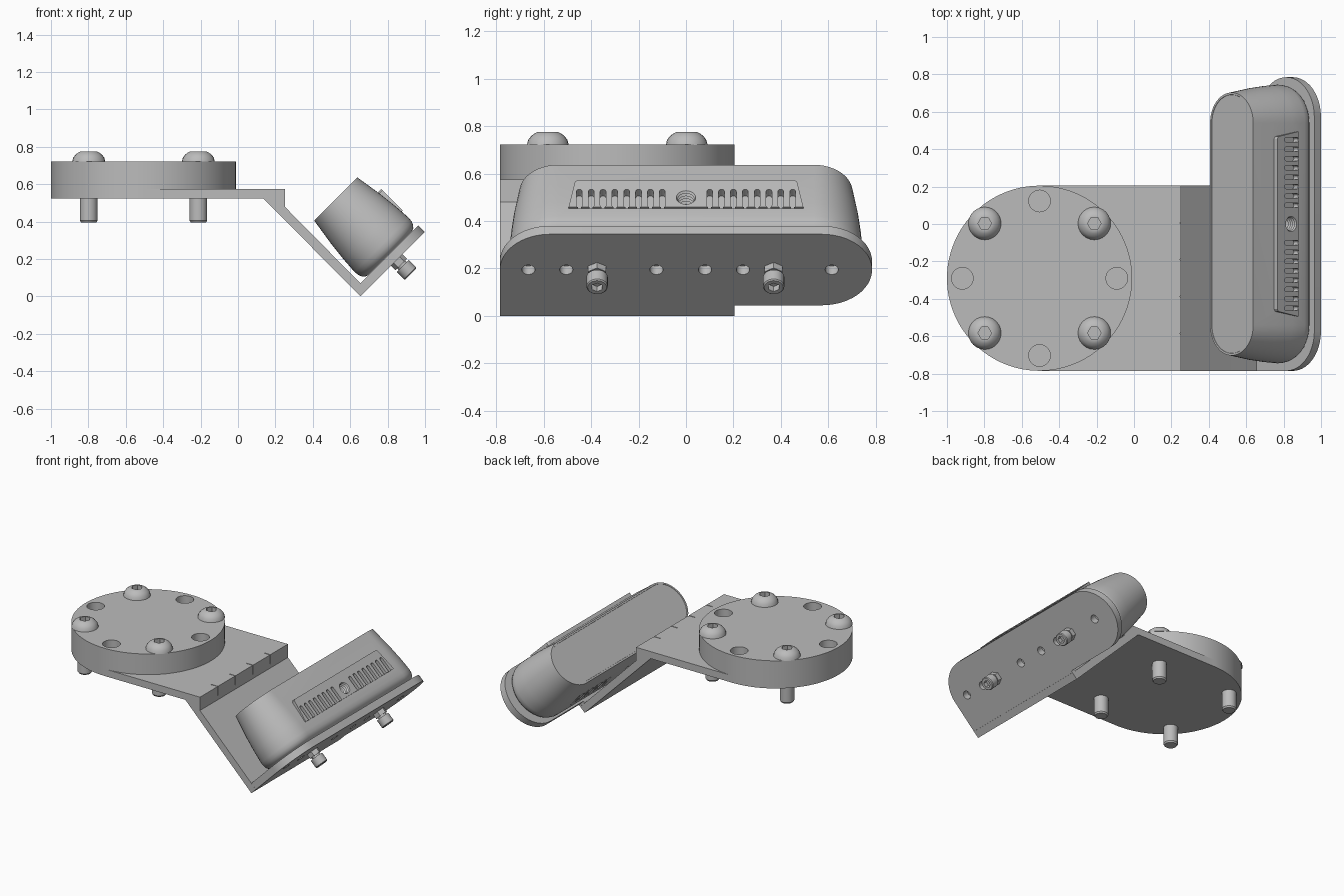
import bpy, bmesh
from math import pi, sin, cos, radians
from mathutils import Matrix

if "Cube" in bpy.data.objects:
    bpy.data.objects.remove(bpy.data.objects["Cube"])

grey = bpy.data.materials.new("plain grey")
grey.use_nodes = True
grey.diffuse_color = (0.5, 0.5, 0.5, 1)
grey.node_tree.nodes["Principled BSDF"].inputs["Base Color"].default_value = (0.5, 0.5, 0.5, 1)

T = Matrix.Translation
R = Matrix.Rotation
# Tilted frame: x runs up the lower arm, y along its length, z towards the housing
ARM = T((0.655, 0, 0)) @ R(radians(-45), 4, 'Y')
# Same frame turned so that z points up the arm and x points away from the housing
SIDE = ARM @ R(radians(90), 4, 'Y')
MID = 0.275          # centre line of the arm


def arc(cx, cy, r, a0, a1, n=24):
    return [(cx + r * cos(radians(a0 + (a1 - a0) * i / n)),
             cy + r * sin(radians(a0 + (a1 - a0) * i / n))) for i in range(n + 1)]


def circle(r, x=0, y=0, n=24):
    return arc(x, y, r, 0, 360, n)[:-1]


def hexagon(r, n=24):
    pts = []
    for i in range(n):
        a = 2 * pi * i / n
        k = r * cos(pi / 6) / cos(a % (pi / 3) - pi / 6)
        pts.append((k * cos(a), k * sin(a)))
    return pts


def stadium(r, half, cx=0, n=24):
    return arc(cx, half, r, 0, 180, n) + arc(cx, -half, r, 180, 360, n)


def loft(bm, rings, mat=Matrix()):
    """Skin a stack of (outline, height) rings and cap both ends."""
    rows = [[bm.verts.new(mat @ T((x, y, z)).translation) for x, y in pts] for pts, z in rings]
    n = len(rows[0])
    for a, b in zip(rows, rows[1:]):
        for i in range(n):
            j = (i + 1) % n
            bm.faces.new((a[i], a[j], b[j], b[i]))
    bm.faces.new(rows[0][::-1])
    bm.faces.new(rows[-1])


def make(name, lofts):
    """One object from a list of (rings, matrix) solids."""
    bm = bmesh.new()
    for rings, mat in lofts:
        loft(bm, rings, mat)
    bmesh.ops.recalc_face_normals(bm, faces=bm.faces)
    mesh = bpy.data.meshes.new(name)
    bm.to_mesh(mesh)
    bm.free()
    mesh.materials.append(grey)
    ob = bpy.data.objects.new(name, mesh)
    bpy.context.collection.objects.link(ob)
    return ob


def prism(pts, z0, z1, mat=Matrix()):
    return ([(pts, z0), (pts, z1)], mat)


def combine(target, lofts, operation='DIFFERENCE'):
    tool = make("cutter", lofts)
    tool.hide_render = True
    mod = target.modifiers.new("cut", 'BOOLEAN')
    mod.operation, mod.object, mod.solver = operation, tool, 'EXACT'
    bpy.context.view_layer.objects.active = target
    bpy.ops.object.modifier_apply(modifier=mod.name)
    bpy.data.objects.remove(tool)


# Round mounting disc with four blind holes
DX, DY = -0.505, -0.29
disc = make("mounting_disc", [prism(circle(0.495, DX, DY, 96), 0.525, 0.722)])
combine(disc, [prism(circle(0.058, DX + 0.413 * cos(k * pi / 2), DY + 0.413 * sin(k * pi / 2)),
                     0.578, 0.8) for k in range(4)])

# Dome-head screws through the disc
screw = [(circle(0.04), 0.395), (circle(0.047), 0.405), (circle(0.047), 0.721),
         (circle(0.088), 0.721), (circle(0.083), 0.742), (circle(0.07), 0.759),
         (circle(0.055), 0.77), (circle(0.042), 0.776), (hexagon(0.036), 0.776),
         (hexagon(0.036), 0.745)]
parts = [disc]
for sx in (-1, 1):
    for sy in (-1, 1):
        parts.append(make("disc_screw", [(screw, T((DX + sx * 0.293, DY + sy * 0.293, 0)))]))

# Bent bracket: flat plate, thick bend and slope, extruded along y
bend = [(DX, 0.525), (0.135, 0.525), (0.655, 0), (0.69, 0.035), (0.655, 0.07),
        (0.25, 0.48), (0.25, 0.575), (DX, 0.575)]
bracket = make("bent_bracket", [prism(bend, -0.205, 0.785, R(pi / 2, 4, 'X'))])
notch = [(0.2, 0.572), (0.247, 0.572), (0.247, 0.51), (0.3, 0.51), (0.3, 0.6), (0.2, 0.6)]
combine(bracket, [prism(notch, -y - 0.003, -y + 0.003, R(pi / 2, 4, 'X'))
                  for y in (0.005, -0.19, -0.387, -0.585)])
parts.append(bracket)

# Lower arm plate with rounded ends and a row of holes
outline = [(0.05, -0.785), (0.05, 0.205), (0.063, 0.205)]
outline += arc(MID, 0.573, 0.212, 180, 0) + arc(MID, -0.573, 0.212, 0, -90)
arm = make("arm_plate", [prism(outline, 0, 0.05, ARM)])
combine(arm, [prism(circle(0.028, MID, y), -0.1, 0.1, ARM)
              for y in (-0.665, -0.505, -0.125, 0.08, 0.24, 0.615)])
parts.append(arm)

# Nut and socket-head bolt on the outside of the arm
bolt = [(hexagon(0.044), -0.02), (hexagon(0.044), 0.033), (circle(0.03), 0.033),
        (circle(0.03), 0.045), (circle(0.045), 0.045), (circle(0.045), 0.1),
        (circle(0.04), 0.105), (hexagon(0.025), 0.105), (hexagon(0.025), 0.075)]
for y in (-0.375, 0.37):
    parts.append(make("arm_bolt", [(bolt, ARM @ T((MID, y, 0)) @ R(pi, 4, 'X'))]))

# Tapered long housing with a rounded base and a shallow recessed face
levels = [(0.165, 0.051), (0.182, 0.058), (0.195, 0.072), (0.202, 0.09), (0.205, 0.115),
          (0.199, 0.2), (0.187, 0.31), (0.163, 0.463), (0.152, 0.463), (0.151, 0.461)]
housing = make("housing", [([(stadium(r, 0.54, MID), z) for r, z in levels], ARM)])

# Raised side panel
panel = [(-0.327, -0.455), (-0.327, 0.455), (-0.318, 0.468), (-0.165, 0.495), (-0.165, -0.495),
         (-0.318, -0.468)]
combine(housing, [prism(panel, 0.42, 0.484, SIDE)], 'UNION')

# Vent slots on both long sides, and a threaded socket in the panel
slot = [(y - 0.217, x) for x, y in stadium(0.012, 0.042, n=8)]
vents = []
for i in range(8):
    for s in (-1, 1):
        place = SIDE @ T((0, s * (0.1 + i * 0.05), 0))
        vents += [prism(slot, 0.445, 0.52, place), prism(slot, 0.03, 0.105, place)]
combine(housing, vents)
thread = [(circle(0.043 if i % 2 else 0.034, -0.222), 0.41 + 0.008 * i) for i in range(12)]
combine(housing, [(thread, SIDE)])
parts.append(housing)

# Smooth the curved surfaces, keep the edges crisp
bpy.ops.object.select_all(action='DESELECT')
for ob in parts:
    ob.select_set(True)
bpy.context.view_layer.objects.active = housing
bpy.ops.object.shade_smooth_by_angle(angle=radians(30))
